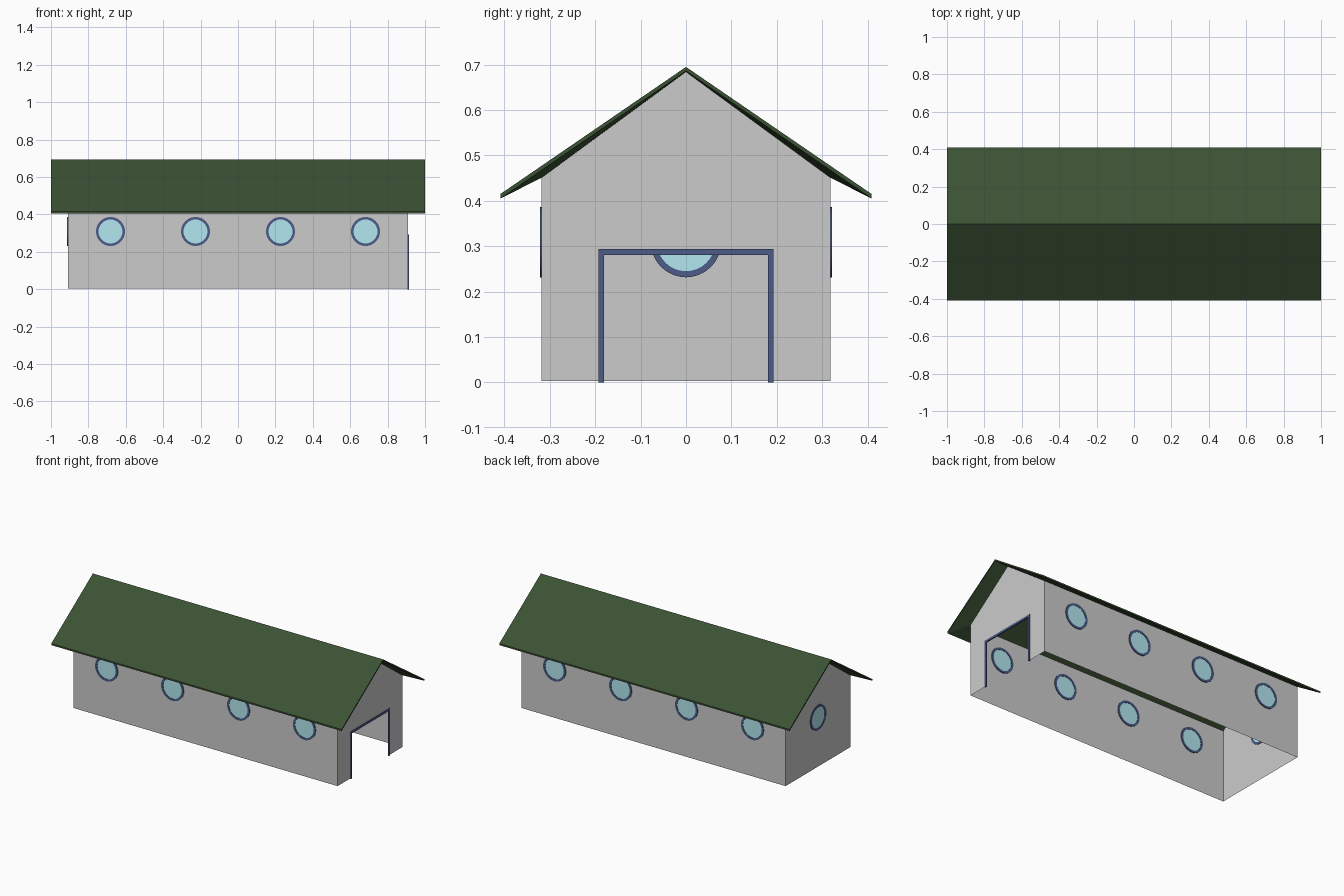
import bpy, bmesh
from math import pi, cos, sin
from mathutils import Matrix

if "Cube" in bpy.data.objects:
    bpy.data.objects.remove(bpy.data.objects["Cube"])

L, W = 0.909, 0.318          # wall half length, half width
EAVE, PEAK = 0.451, 0.684    # wall heights
RL, RW = 1.0, 0.409          # roof half length, half width
WIN_Z, R_OUT, R_IN = 0.309, 0.0775, 0.064


def material(name, rgb):
    m = bpy.data.materials.new(name)
    m.diffuse_color = (*rgb, 1)
    m.use_nodes = True
    m.node_tree.nodes["Principled BSDF"].inputs["Base Color"].default_value = m.diffuse_color
    return m


GREEN = material("roof_green", (0.045, 0.084, 0.034))
BLUE = material("frame_blue", (0.072, 0.107, 0.245))
GLASS = material("glass_blue", (0.45, 0.80, 0.87))


def make(name, verts, faces, mat=None, fix=True):
    bm = bmesh.new()
    vs = [bm.verts.new(v) for v in verts]
    for f in faces:
        bm.faces.new([vs[i] for i in f])
    if fix:
        bmesh.ops.recalc_face_normals(bm, faces=bm.faces)
    me = bpy.data.meshes.new(name)
    bm.to_mesh(me)
    bm.free()
    ob = bpy.data.objects.new(name, me)
    bpy.context.collection.objects.link(ob)
    if mat:
        me.materials.append(mat)
    return ob


def box(name, lo, hi, mat):
    v = [(x, y, z) for x in (lo[0], hi[0]) for y in (lo[1], hi[1]) for z in (lo[2], hi[2])]
    f = [(0, 1, 3, 2), (4, 6, 7, 5), (0, 4, 5, 1), (2, 3, 7, 6), (0, 2, 6, 4), (1, 5, 7, 3)]
    return make(name, v, f, mat)


# thin walls, open underneath
Z0 = 0.003
for s, name in ((-1, "front_wall"), (1, "back_wall")):
    quad = [(-L, s * W, Z0), (L, s * W, Z0), (L, s * W, EAVE), (-L, s * W, EAVE)]
    make(name, quad if s < 0 else quad[::-1], [(0, 1, 2, 3)], fix=False)

gable = [(W, EAVE), (0, PEAK), (-W, EAVE)]
D, DT = 0.186, 0.288         # doorway half width and top
make("left_gable_wall", [(-L, y, z) for y, z in ([(-W, Z0), (W, Z0)] + gable)[::-1]],
     [range(5)], fix=False)
# right gable split around the doorway
pts = [(-W, Z0), (-D, Z0), (-D, DT), (D, DT), (D, Z0), (W, Z0)] + gable
make("right_gable_wall", [(L, y, z) for y, z in pts],
     [(0, 1, 2, 8), (3, 4, 5, 6), (2, 3, 6, 7, 8)], fix=False)

# roof: thin edge outside, soffit sloping in to the wall tops, closed underneath
top = [(-RW, 0.415), (0, 0.695), (RW, 0.415)]
low = [(-RW, 0.405), (0, 0.686), (RW, 0.405)]
inner = [(-W, EAVE), (0, PEAK), (W, EAVE)]
verts = []
for prof, hx in ((top, RL), (low, RL), (inner, L)):
    for sx in (-1, 1):
        verts += [(sx * hx, y, z) for y, z in prof]
# outline of each level runs round the rim
rim = [0, 1, 2, 5, 4, 3]
faces = [(0, 1, 4, 3), (1, 2, 5, 4), (12, 13, 16, 15), (13, 14, 17, 16)]
for a in (0, 6):
    for i in range(6):
        p, q = rim[i], rim[(i + 1) % 6]
        faces.append((a + p, a + q, a + 6 + q, a + 6 + p))
make("roof", verts, faces, GREEN)


# round windows, showing on both sides of the wall
def window(name, loc, rot, n=32):
    place = Matrix.Translation(loc) @ rot
    prof = [(R_OUT, -.004), (R_OUT, .004), (R_IN, .004), (R_IN, -.004)]
    circ = [(cos(2 * pi * i / n), sin(2 * pi * i / n)) for i in range(n)]
    v = [place @ Matrix.Translation((c * r, s * r, h)).to_translation()
         for c, s in circ for r, h in prof]
    f = [(i * 4 + j, i * 4 + (j + 1) % 4, (i + 1) % n * 4 + (j + 1) % 4, (i + 1) % n * 4 + j)
         for i in range(n) for j in range(4)]
    make(name + "_frame", v, f, BLUE)
    r = R_IN + 0.002
    v = [place @ Matrix.Translation((c * r, s * r, h)).to_translation()
         for h in (-.002, .002) for c, s in circ]
    f = [range(n), range(n, 2 * n)]
    f += [(i, (i + 1) % n, n + (i + 1) % n, n + i) for i in range(n)]
    make(name + "_glass", v, f, GLASS)


for i in range(4):
    x = L * (i - 1.5) / 2
    for s, side in ((-1, "front"), (1, "back")):
        window(f"{side}_window_{i + 1}", (x, s * W, WIN_Z), Matrix.Rotation(pi / 2, 4, 'X'))
window("left_window", (-L, 0, WIN_Z), Matrix.Rotation(pi / 2, 4, 'Y'))

# door frame
for s, name in ((-1, "door_post_front"), (1, "door_post_back")):
    y0, y1 = sorted((s * 0.181, s * 0.193))
    box(name, (L - .004, y0, 0), (L + .004, y1, 0.281), BLUE)
box("door_lintel", (L - .004, -0.193, 0.281), (L + .004, 0.193, 0.294), BLUE)
